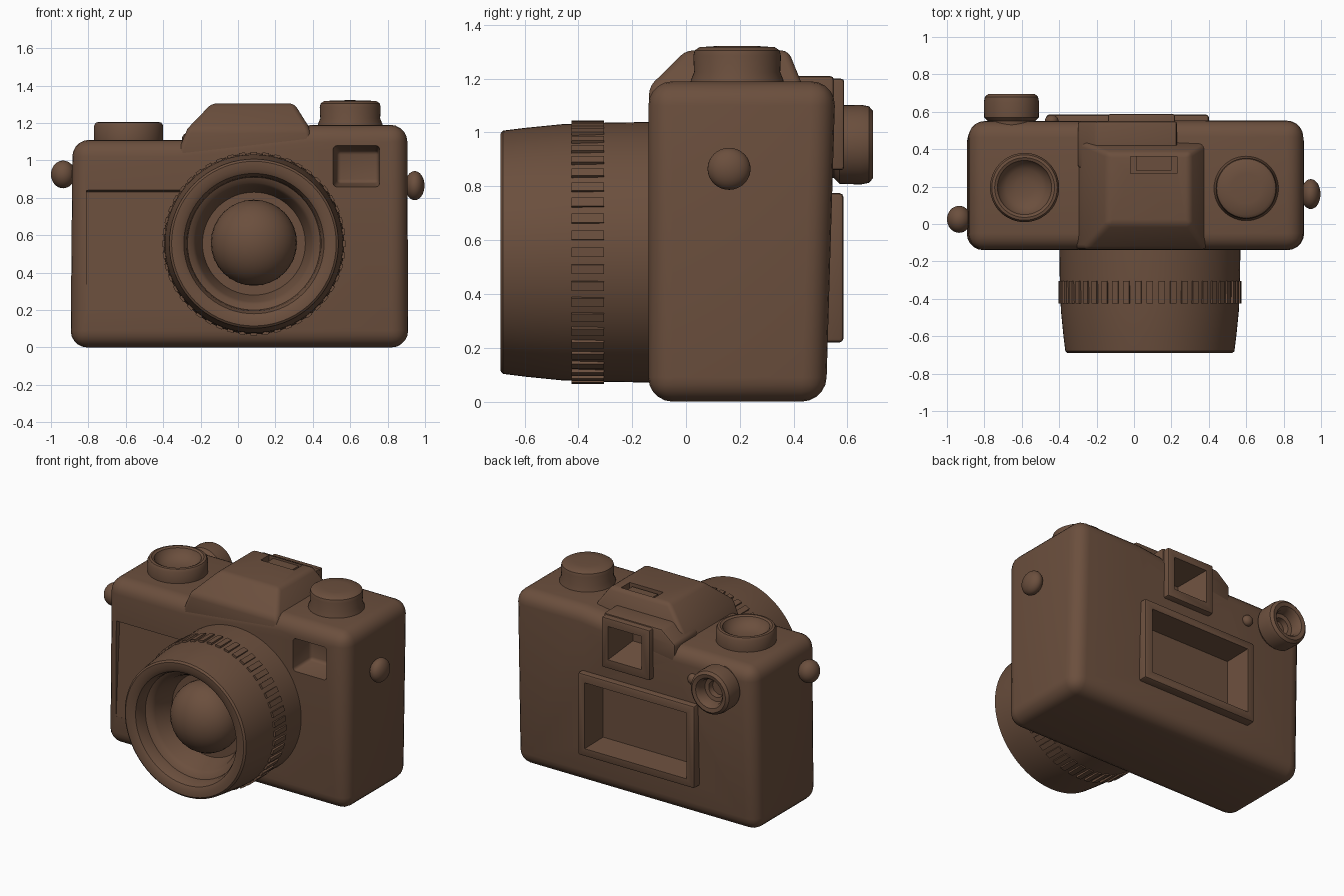
import bpy, bmesh, math
from mathutils import Matrix, Vector

if "Cube" in bpy.data.objects:
    bpy.data.objects.remove(bpy.data.objects["Cube"])

brown = bpy.data.materials.new("brown")
brown.diffuse_color = (0.147, 0.078, 0.047, 1)
brown.use_nodes = True
brown.node_tree.nodes["Principled BSDF"].inputs["Base Color"].default_value = brown.diffuse_color


def finish(name, bm, bevel=0.0, segs=4, cutters=(), angle=35):
    """Turn a bmesh into an object, bevel it, cut it and smooth it."""
    bmesh.ops.recalc_face_normals(bm, faces=bm.faces)
    me = bpy.data.meshes.new(name)
    bm.to_mesh(me)
    bm.free()
    ob = bpy.data.objects.new(name, me)
    bpy.context.collection.objects.link(ob)
    if bevel:
        m = ob.modifiers.new("bevel", 'BEVEL')
        m.width, m.segments = bevel, segs
        m.limit_method, m.angle_limit = 'ANGLE', math.radians(25)
    for c in cutters:
        m = ob.modifiers.new("cut", 'BOOLEAN')
        m.operation, m.solver, m.object = 'DIFFERENCE', 'EXACT', c
    if ob.modifiers:
        deps = bpy.context.evaluated_depsgraph_get()
        baked = bpy.data.meshes.new_from_object(ob.evaluated_get(deps))
        ob.modifiers.clear()
        ob.data = baked
    ob.data.materials.clear()
    ob.data.materials.append(brown)
    bpy.ops.object.select_all(action='DESELECT')
    ob.select_set(True)
    bpy.context.view_layer.objects.active = ob
    bpy.ops.object.shade_smooth_by_angle(angle=math.radians(angle))
    return ob


def hull(points):
    """Convex solid around a few points."""
    bm = bmesh.new()
    for p in points:
        bm.verts.new(p)
    r = bmesh.ops.convex_hull(bm, input=bm.verts)
    junk = [v for v in bm.verts if not v.link_faces]
    bmesh.ops.delete(bm, geom=junk, context='VERTS')
    bmesh.ops.dissolve_limit(bm, angle_limit=0.02, verts=bm.verts, edges=bm.edges)
    return bm


def rect_y(y, x0, x1, z0, z1):
    return [(x, y, z) for x in (x0, x1) for z in (z0, z1)]


def rect_z(z, x0, x1, y0, y1):
    return [(x, y, z) for x in (x0, x1) for y in (y0, y1)]


def cutter(name, points, bevel=0.0):
    ob = finish(name, hull(points), bevel, 3)
    ob.hide_render = True
    return ob


def lathe(name, profile, loc, tilt=0, segs=48):
    """Spin (radius, height) points about an axis: up, or tilted to -y / +y."""
    bm = bmesh.new()
    rings = []
    for r, h in profile:
        if r < 1e-4:
            rings.append([bm.verts.new((0, 0, h))])
        else:
            rings.append([bm.verts.new((r * math.cos(math.tau * i / segs),
                                        r * math.sin(math.tau * i / segs), h))
                          for i in range(segs)])
    for a, b in zip(rings, rings[1:]):
        for i in range(segs):
            j = (i + 1) % segs
            if len(a) == 1:
                bm.faces.new((a[0], b[i], b[j]))
            elif len(b) == 1:
                bm.faces.new((a[i], a[j], b[0]))
            else:
                bm.faces.new((a[i], a[j], b[j], b[i]))
    bm.transform(Matrix.Translation(loc) @ Matrix.Rotation(math.radians(tilt), 4, 'X'))
    return finish(name, bm)


def ball(name, loc, size):
    bm = bmesh.new()
    bmesh.ops.create_uvsphere(bm, u_segments=32, v_segments=16, radius=1)
    bm.transform(Matrix.Translation(loc) @ Matrix.Diagonal((*size, 1)))
    return finish(name, bm)


# Recess cutters
window_cut = cutter("window_cutter", rect_y(-0.2, 0.50, 0.76, 0.85, 1.09)
                    + rect_y(0.02, 0.53, 0.75, 0.88, 1.05), 0.02)
grip_cut = cutter("grip_cutter", [(x, y, z) for x in (-0.81, -0.2) for y, z in
                  ((-0.25, 0.87), (-0.10, 0.83), (-0.139, 0.2), (-0.25, 0.2))])
screen_cut = cutter("screen_cutter", rect_y(0.7, -0.425, 0.355, 0.265, 0.73)
                    + rect_y(0.41, -0.40, 0.33, 0.29, 0.70))
finder_cut = cutter("viewfinder_cutter", rect_y(0.7, -0.11, 0.19, 0.89, 1.17)
                    + rect_y(0.38, -0.03, 0.13, 0.98, 1.10))
shoe_cut = cutter("shoe_cutter", rect_z(1.4, -0.02, 0.23, 0.27, 0.36)
                  + rect_z(1.25, -0.02, 0.23, 0.27, 0.36))

# Body: stepped top outline with softly rounded edges
outline = [(-0.895, 0), (0.91, 0), (0.905, 1.19), (0.40, 1.19), (-0.30, 1.11), (-0.885, 1.11)]
bm = bmesh.new()
front = [bm.verts.new((x, -0.14, z)) for x, z in outline]
back = [bm.verts.new((x, 0.52 + 0.03 * z, z)) for x, z in outline]
bm.faces.new(front)
bm.faces.new(back)
for i in range(6):
    j = (i + 1) % 6
    bm.faces.new((front[i], front[j], back[j], back[i]))
finish("body", bm, 0.09, 5, (window_cut, grip_cut, screen_cut, finder_cut))

# Top hump and the block behind it
finish("top_hump", hull(rect_z(1.0, -0.34, 0.40, -0.137, 0.45)
                        + rect_z(1.17, -0.27, 0.385, -0.137, 0.435)
                        + rect_z(1.305, -0.14, 0.30, 0.0, 0.38)), 0.025, 3,
       (shoe_cut, finder_cut))
finish("hump_rear", hull(rect_z(1.0, -0.30, 0.23, 0.3, 0.55)
                         + rect_z(1.13, -0.30, 0.23, 0.3, 0.55)
                         + rect_z(1.21, -0.20, 0.23, 0.3, 0.55)), 0.015, 2, (finder_cut,))
finish("shoe_plate", hull(rect_z(1.27, 0.01, 0.20, 0.285, 0.37)
                          + rect_z(1.29, 0.01, 0.20, 0.285, 0.37)))

# Rear frames
finish("viewfinder_frame", hull(rect_y(0.46, -0.14, 0.22, 0.86, 1.20)
                                + rect_y(0.588, -0.14, 0.22, 0.86, 1.20)), 0.012, 2,
       (finder_cut,))
finish("screen_frame", hull(rect_y(0.46, -0.47, 0.40, 0.22, 0.775)
                            + rect_y(0.585, -0.47, 0.40, 0.22, 0.775)), 0.015, 2,
       (screen_cut,))

# Lens barrel with a dished mouth (height runs toward the front)
LX, LZ = 0.085, 0.555
lathe("lens_barrel", [(0, 0), (0.47, 0), (0.484, 0.02), (0.482, 0.18), (0.476, 0.36),
                      (0.462, 0.50), (0.452, 0.58), (0.44, 0.59), (0.40, 0.59),
                      (0.375, 0.575), (0.36, 0.54), (0.355, 0.50), (0.325, 0.485),
                      (0.31, 0.46), (0.275, 0.33), (0, 0.33)],
      (LX, -0.10, LZ), 90, 72)
ball("lens_glass", (LX, -0.46, LZ + 0.005), (0.23, 0.2, 0.23))

# Grip ribs around the barrel
bm = bmesh.new()
RIBS = 48
for i in range(RIBS):
    a = math.tau * i / RIBS
    m = (Matrix.Translation((LX, -0.365, LZ)) @ Matrix.Rotation(a, 4, 'Y')
         @ Matrix.Translation((0, 0, 0.475)) @ Matrix.Diagonal((0.034, 0.12, 0.03, 1)))
    bmesh.ops.create_cube(bm, size=1, matrix=m)
finish("lens_ribs", bm)

# Top controls
lathe("rewind_dial", [(0, 0), (0.178, 0), (0.185, 0.03), (0.185, 0.125), (0.175, 0.142),
                      (0.16, 0.145), (0.145, 0.138), (0.135, 0.115), (0.10, 0.085),
                      (0.05, 0.072), (0, 0.07)], (-0.585, 0.195, 1.06))
lathe("shutter_button", [(0, 0), (0.176, 0), (0.172, 0.05), (0.16, 0.08), (0.163, 0.14),
                         (0.158, 0.16), (0.14, 0.172), (0.08, 0.176), (0, 0.177)],
      (0.60, 0.19, 1.145))

# Rear eyepiece knob and small button beside it
lathe("rear_knob", [(0, 0), (0.12, 0), (0.125, 0.05), (0.146, 0.07), (0.148, 0.15),
                    (0.142, 0.18), (0.125, 0.195), (0.10, 0.19), (0.085, 0.17),
                    (0.08, 0.12), (0.055, 0.115), (0.05, 0.08), (0, 0.08)],
      (-0.655, 0.50, 0.955), -90, 40)
ball("rear_button", (-0.44, 0.553, 0.94), (0.036, 0.03, 0.036))

# Strap knobs on both sides
ball("strap_knob_right", (0.945, 0.16, 0.865), (0.052, 0.08, 0.078))
ball("strap_knob_left", (-0.935, 0.025, 0.925), (0.065, 0.072, 0.074))
for side, y, z in ((1, 0.16, 0.865), (-1, 0.025, 0.925)):
    finish("strap_stem_" + ("right" if side > 0 else "left"),
           hull([(side * x, y + 0.045 * math.cos(math.tau * k / 16),
                  z + 0.045 * math.sin(math.tau * k / 16))
                 for x in (0.85, 0.94) for k in range(16)]))

# Remove the spent cutters
for c in (window_cut, grip_cut, screen_cut, finder_cut, shoe_cut):
    bpy.data.objects.remove(c)
